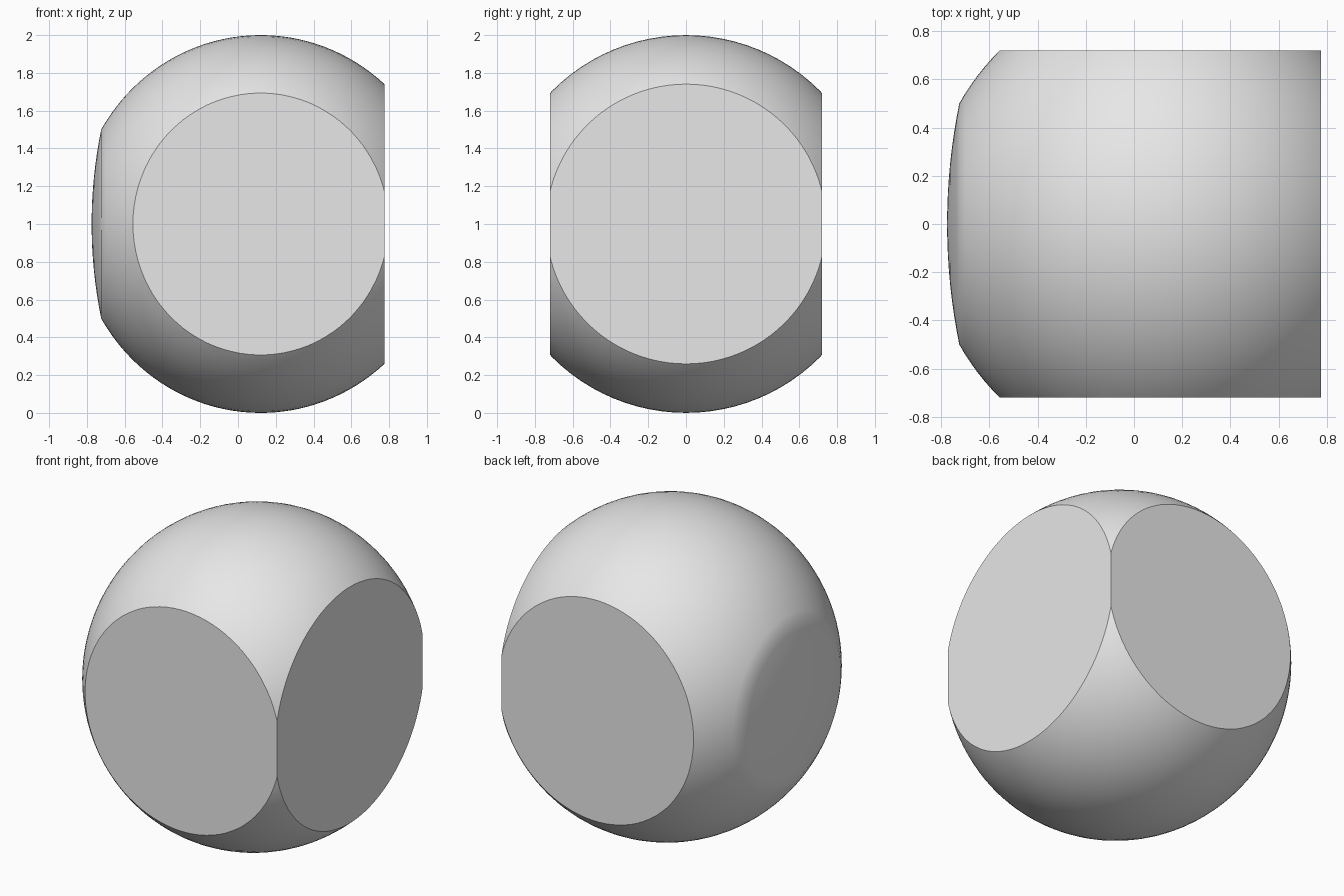
import bpy
import bmesh
import math
from mathutils import Matrix, Vector

cube = bpy.data.objects.get("Cube")
if cube:
    bpy.data.objects.remove(cube, do_unlink=True)

CENTRE_X, HALF_LENGTH = 0.12, 0.975   # slightly squashed ball along x
SIDE, END = 0.72, 0.775               # flat cut positions
RIM = 0.5                             # radius of the shallow cap
SEGMENTS, RINGS, CAP_RINGS = 96, 56, 8

# Profile (x, radius): shallow cap on one end, then the ball
rim_angle = math.asin(RIM)
rim_x = CENTRE_X - HALF_LENGTH * math.cos(rim_angle)
rise = rim_x + END
cap_radius = (RIM ** 2 + rise ** 2) / (2 * rise)
cap_angle = math.asin(RIM / cap_radius)
profile = []
for i in range(CAP_RINGS):
    a = cap_angle * i / CAP_RINGS
    profile.append((-END + cap_radius * (1 - math.cos(a)), cap_radius * math.sin(a)))
for i in range(RINGS + 1):
    a = rim_angle + (math.pi - rim_angle) * i / RINGS
    profile.append((CENTRE_X - HALF_LENGTH * math.cos(a), math.sin(a)))

# Revolve the profile around the x axis
bm = bmesh.new()
verts = [bm.verts.new((x, 0, r)) for x, r in profile]
edges = [bm.edges.new(pair) for pair in zip(verts, verts[1:])]
bmesh.ops.spin(bm, geom=verts + edges, axis=(1, 0, 0), cent=(0, 0, 0),
               angle=2 * math.pi, steps=SEGMENTS, use_merge=True)
bmesh.ops.remove_doubles(bm, verts=bm.verts, dist=0.0001)

# Slice off the front, the back and one end, closing each cut with a flat face
for normal, distance in (((1, 0, 0), END), ((0, 1, 0), SIDE), ((0, -1, 0), SIDE)):
    n = Vector(normal)
    cut = bmesh.ops.bisect_plane(bm, geom=bm.verts[:] + bm.edges[:] + bm.faces[:],
                                 plane_co=n * distance, plane_no=n,
                                 clear_outer=True, dist=0.00001)
    rim = [e for e in cut["geom_cut"]
           if isinstance(e, bmesh.types.BMEdge) and e.is_boundary]
    bmesh.ops.contextual_create(bm, geom=rim)

bmesh.ops.recalc_face_normals(bm, faces=bm.faces)
bmesh.ops.transform(bm, matrix=Matrix.Translation((0, 0, 1)), verts=bm.verts)
mesh = bpy.data.meshes.new("cut_ball")
bm.to_mesh(mesh)
bm.free()

# Single grey colour
grey = bpy.data.materials.new("light_grey")
grey.use_nodes = True
colour = (0.8, 0.8, 0.8, 1)
grey.diffuse_color = colour
grey.node_tree.nodes["Principled BSDF"].inputs["Base Color"].default_value = colour
mesh.materials.append(grey)

ball = bpy.data.objects.new("cut_ball", mesh)
bpy.context.collection.objects.link(ball)
bpy.ops.object.select_all(action="DESELECT")
ball.select_set(True)
bpy.context.view_layer.objects.active = ball
bpy.ops.object.shade_smooth_by_angle(angle=math.radians(30))
